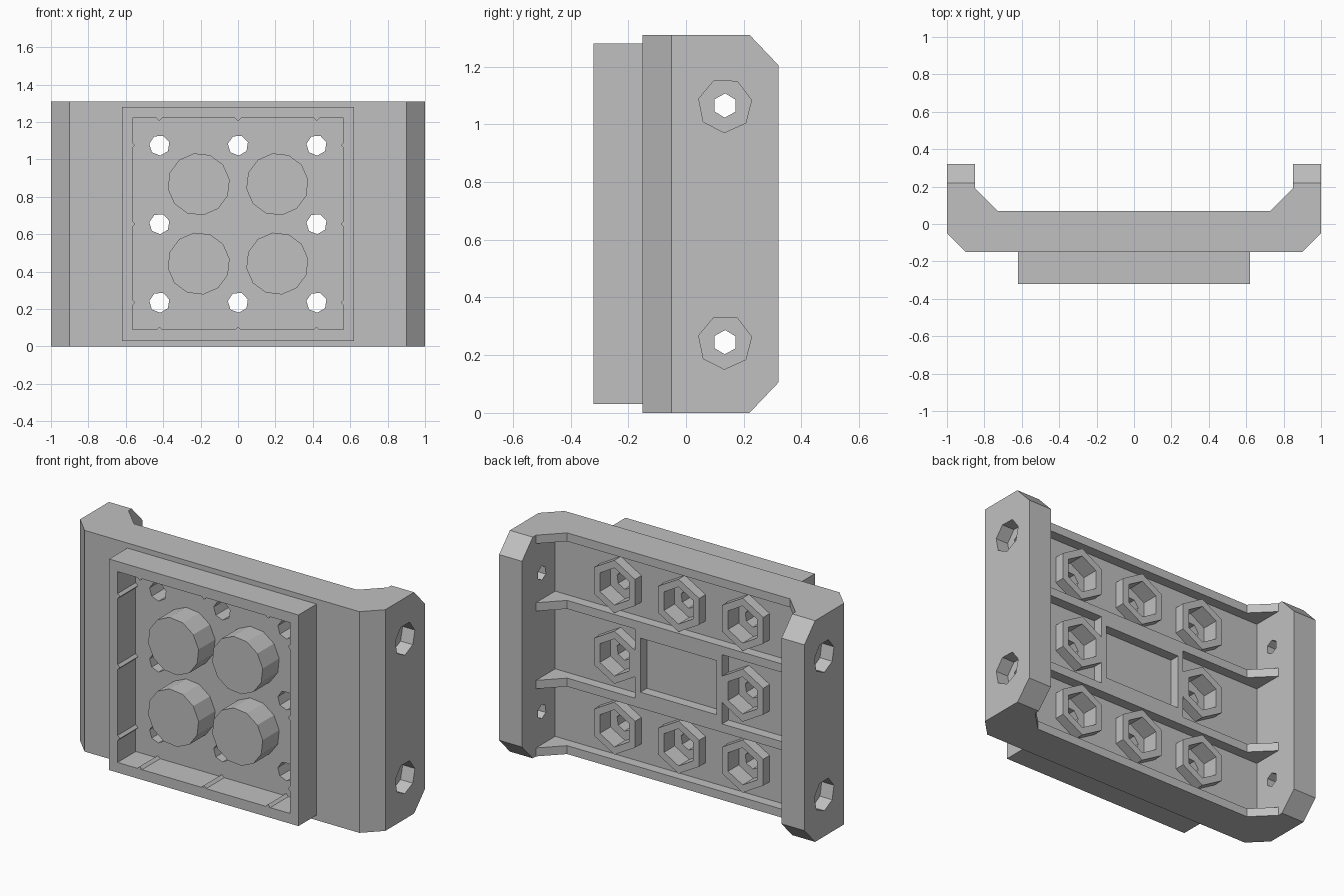
import bpy, bmesh, math
from mathutils import Vector

cube = bpy.data.objects.get("Cube")
if cube:
    bpy.data.objects.remove(cube, do_unlink=True)

GREY = (0.53, 0.53, 0.53, 1.0)
grey = bpy.data.materials.new("plain_grey")
grey.use_nodes = True
grey.diffuse_color = GREY
grey.node_tree.nodes["Principled BSDF"].inputs["Base Color"].default_value = GREY

HEIGHT = 1.31
MID = HEIGHT / 2
AXES = {
    "x": lambda p, d: Vector((d, p[0], p[1])),
    "y": lambda p, d: Vector((p[0], d, p[1])),
    "z": lambda p, d: Vector((p[0], p[1], d)),
}


def prism(name, outlines, axis, start, end):
    """Extrude one or more flat outlines along an axis."""
    place = AXES[axis]
    bm = bmesh.new()
    for outline in outlines:
        face = bm.faces.new([bm.verts.new(place(p, start)) for p in outline])
        top = bmesh.ops.extrude_face_region(bm, geom=[face])["geom"]
        moved = [v for v in top if isinstance(v, bmesh.types.BMVert)]
        bmesh.ops.translate(bm, vec=place((0, 0), end - start), verts=moved)
    # extruding a lone face keeps the start cap
    bmesh.ops.recalc_face_normals(bm, faces=bm.faces)
    mesh = bpy.data.meshes.new(name)
    bm.to_mesh(mesh)
    bm.free()
    mesh.materials.append(grey)
    obj = bpy.data.objects.new(name, mesh)
    bpy.context.collection.objects.link(obj)
    return obj


def ngon(center, radius, sides, turn=0.0):
    return [(center[0] + radius * math.cos(turn + math.tau * i / sides),
             center[1] + radius * math.sin(turn + math.tau * i / sides))
            for i in range(sides)]


def rect(half_x, z0, z1):
    return [(-half_x, z0), (half_x, z0), (half_x, z1), (-half_x, z1)]


def cut(target, outlines, axis, start, end):
    """Carve extruded outlines out of a part."""
    cutter = prism("cutter", outlines, axis, start, end)
    cutter.hide_render = True
    mod = target.modifiers.new("cut", "BOOLEAN")
    mod.operation = "DIFFERENCE"
    mod.solver = "EXACT"
    mod.object = cutter
    bpy.context.view_layer.objects.active = target
    bpy.ops.object.modifier_apply(modifier=mod.name)
    bpy.data.objects.remove(cutter, do_unlink=True)


FRONT, FLOOR, RIB, BACK = -0.15, 0.01, 0.07, 0.32
PITCH = 0.42
bolts = [(x * PITCH, MID + z * PITCH) for x in (-1, 0, 1) for z in (-1, 0, 1) if x or z]
POINT_UP = math.pi / 2
holes = [ngon(b, 0.055, 7, 0.3) for b in bolts]
sockets = [ngon(b, 0.11, 6, POINT_UP) for b in bolts]

# Main plate with chamfered front edges and bolt holes
plate = prism("main_plate", [[(-0.9, FRONT), (0.9, FRONT), (1, -0.05), (1, FLOOR),
                              (-1, FLOOR), (-1, -0.05)]], "z", 0, HEIGHT)
cut(plate, sockets, "y", -0.03, 0.1)
cut(plate, holes, "y", -0.3, 0.1)

# Hexagonal nut holders on the back
bosses = prism("nut_holders", [ngon(b, 0.156, 6, POINT_UP) for b in bolts], "y", FLOOR, RIB)
cut(bosses, sockets, "y", -0.1, 0.2)

# Uprights at both ends, with stepped side bores
for side, name in ((1, "left_upright"), (-1, "right_upright")):
    upright = prism(name, [[(FLOOR, 0), (0.22, 0), (BACK, 0.105), (BACK, HEIGHT - 0.105),
                            (0.22, HEIGHT), (FLOOR, HEIGHT)]], "x", side * 0.85, side)
    bores = [(0.135, MID + s * 0.41) for s in (-1, 1)]
    cut(upright, [ngon(b, 0.094, 7, 0.2) for b in bores], "x", side * 0.92, side * 1.1)
    cut(upright, [ngon(b, 0.042, 6, 0.5) for b in bores], "x", side * 0.8, side * 1.05)

# Cross ribs that flare up into the uprights
for name, low, high in (("bottom_rib", 0, 0.05), ("lower_rib", 0.40, 0.45),
                        ("upper_rib", 0.86, 0.91), ("top_rib", 1.26, HEIGHT)):
    prism(name, [[(-0.85, FLOOR), (0.85, FLOOR), (0.85, 0.19), (0.73, RIB),
                  (-0.73, RIB), (-0.85, 0.19)]], "z", low, high)

# Raised rim round the central pocket
rim = prism("pocket_rim", [rect(0.285, 0.45, 0.86)], "y", FLOOR, RIB)
cut(rim, [rect(0.25, 0.495, 0.815)], "y", -0.1, 0.2)

# Square frame on the front
LIP = -0.32
IN_X, IN_LOW, IN_HIGH = 0.565, 0.09, 1.22
frame = prism("front_frame", [rect(0.62, 0.03, 1.28)], "y", LIP, FRONT)
cut(frame, [rect(IN_X, IN_LOW, IN_HIGH)], "y", -0.5, 0.1)

# Slim grip ridges along the frame's inner walls
ridges = []
for i in (-1, 0, 1):
    ridges += [(i * PITCH, IN_LOW), (i * PITCH, IN_HIGH),
               (-IN_X, MID + i * PITCH), (IN_X, MID + i * PITCH)]
prism("grip_ridges", [ngon(r, 0.015, 4) for r in ridges], "y", LIP + 0.001, FRONT)

# Four round studs inside the frame
prism("studs", [ngon((x * 0.21, MID + z * 0.212), 0.167, 12, 0.15)
                for x in (-1, 1) for z in (-1, 1)], "y", -0.305, FRONT)
